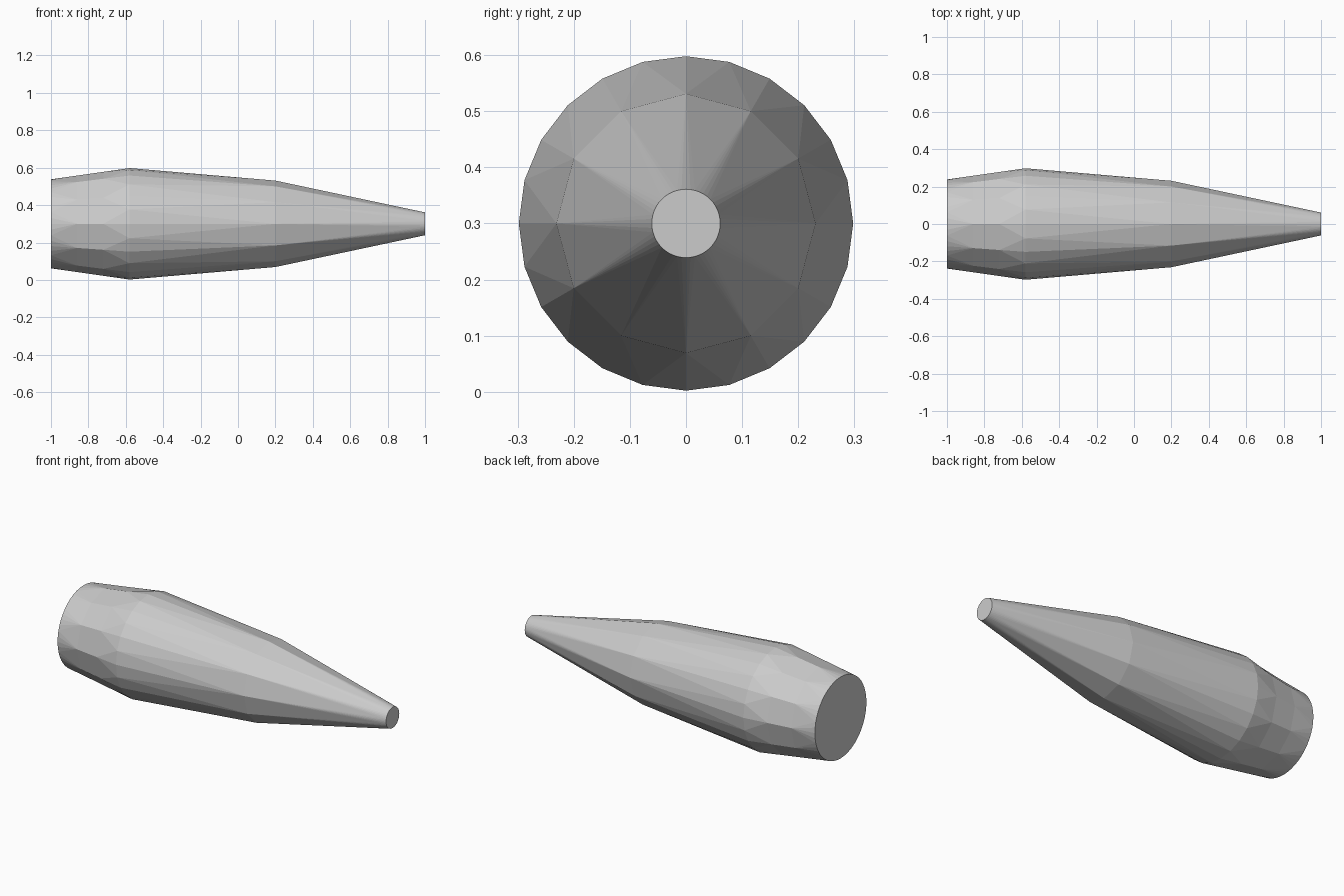
import bpy, bmesh, math

if "Cube" in bpy.data.objects:
    bpy.data.objects.remove(bpy.data.objects["Cube"])

AXIS_Z = 0.30
# Rings along the body: x position, radius, number of sides
RINGS = [(-1.0, 0.238, 48), (-0.86, 0.258, 12), (-0.72, 0.278, 12),
         (-0.58, 0.298, 24), (0.20, 0.231, 12), (1.0, 0.061, 48)]


def make_ring(bm, x, radius, sides):
    step = 2 * math.pi / sides
    return [bm.verts.new((x, radius * math.cos(i * step),
                          AXIS_Z + radius * math.sin(i * step)))
            for i in range(sides)]


def stitch(bm, a, b):
    """Join two rings that may have different side counts."""
    n, m = len(a), len(b)
    if n == m:
        for i in range(n):
            bm.faces.new((a[i], b[i], b[(i + 1) % n], a[(i + 1) % n]))
        return
    i = j = 0
    while i < n or j < m:
        if j >= m or (i < n and (i + 0.5) / n < (j + 0.5) / m):
            bm.faces.new((a[i % n], b[j % m], a[(i + 1) % n]))
            i += 1
        else:
            bm.faces.new((a[i % n], b[j % m], b[(j + 1) % m]))
            j += 1


# Tapered body with flat ends
bm = bmesh.new()
rings = [make_ring(bm, *r) for r in RINGS]
for a, b in zip(rings, rings[1:]):
    stitch(bm, a, b)
bm.faces.new(rings[0])
bm.faces.new(rings[-1])
bmesh.ops.recalc_face_normals(bm, faces=bm.faces)

mesh = bpy.data.meshes.new("tapered_body")
bm.to_mesh(mesh)
bm.free()
body = bpy.data.objects.new("tapered_body", mesh)
bpy.context.collection.objects.link(body)
